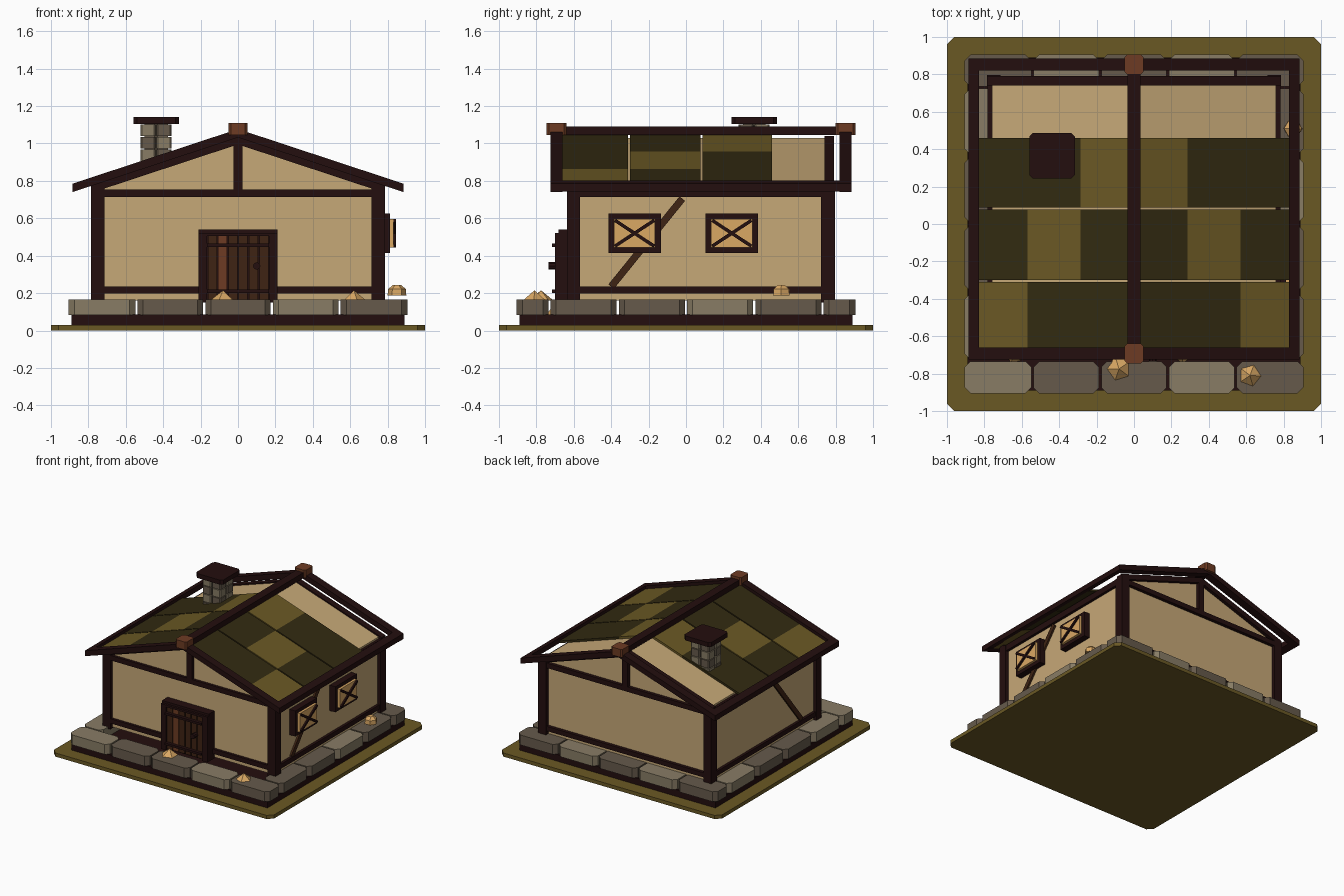
import bpy, bmesh, math
from mathutils import Matrix

if "Cube" in bpy.data.objects:
    bpy.data.objects.remove(bpy.data.objects["Cube"])


def mat(name, r, g, b):
    m = bpy.data.materials.new(name)
    lin = [((c / 255 + 0.055) / 1.055) ** 2.4 if c > 10 else c / 255 / 12.92 for c in (r, g, b)]
    m.diffuse_color = (*lin, 1)
    m.use_nodes = True
    m.node_tree.nodes["Principled BSDF"].inputs["Base Color"].default_value = m.diffuse_color
    return m


OLIVE = mat("olive", 106, 88, 36)
MOSS = mat("dark_olive", 50, 42, 17)
WOOD = mat("dark_wood", 35, 14, 14)
BROWN = mat("red_brown", 109, 59, 35)
PLANK = mat("plank_brown", 62, 35, 19)
STONE_L = mat("light_stone", 136, 124, 101)
STONE_D = mat("dark_stone", 102, 90, 75)
TAN = mat("tan_plaster", 198, 168, 119)
GLOW = mat("warm_orange", 218, 168, 100)


def finish(name, bm, material):
    bmesh.ops.recalc_face_normals(bm, faces=bm.faces)
    me = bpy.data.meshes.new(name)
    bm.to_mesh(me)
    bm.free()
    me.materials.append(material)
    ob = bpy.data.objects.new(name, me)
    bpy.context.collection.objects.link(ob)
    return ob


def prism(name, pts, axis, a, b, material):
    """Extrude a 2D outline along an axis from a to b."""
    put = {'x': lambda p, d: (d, p[0], p[1]),
           'y': lambda p, d: (p[0], d, p[1]),
           'z': lambda p, d: (p[0], p[1], d)}[axis]
    bm = bmesh.new()
    lo = [bm.verts.new(put(p, a)) for p in pts]
    hi = [bm.verts.new(put(p, b)) for p in pts]
    bm.faces.new(lo)
    bm.faces.new(hi)
    n = len(pts)
    for i in range(n):
        j = (i + 1) % n
        bm.faces.new((lo[i], lo[j], hi[j], hi[i]))
    return finish(name, bm, material)


def box(name, x0, x1, y0, y1, z0, z1, material, c=0.0):
    """Box, with its upright corners cut by c."""
    if c:
        pts = [(x0 + c, y0), (x1 - c, y0), (x1, y0 + c), (x1, y1 - c),
               (x1 - c, y1), (x0 + c, y1), (x0, y1 - c), (x0, y0 + c)]
    else:
        pts = [(x0, y0), (x1, y0), (x1, y1), (x0, y1)]
    return prism(name, pts, 'z', z0, z1, material)


def bar(name, p, q, w, x0, x1, material):
    """Straight bar between two (y, z) points, lying in a side wall."""
    dy, dz = q[0] - p[0], q[1] - p[1]
    k = w / 2 / math.hypot(dy, dz)
    ny, nz = -dz * k, dy * k
    pts = [(p[0] + ny, p[1] + nz), (q[0] + ny, q[1] + nz),
           (q[0] - ny, q[1] - nz), (p[0] - ny, p[1] - nz)]
    return prism(name, pts, 'x', x0, x1, material)


SLOPE = 0.33


def slope(name, s, xa, xb, top, thick, y0, y1, material):
    """Slab following the roof pitch on side s."""
    pts = [(s * xa, top - SLOPE * xa), (s * xb, top - SLOPE * xb),
           (s * xb, top - thick - SLOPE * xb), (s * xa, top - thick - SLOPE * xa)]
    return prism(name, pts, 'y', y0, y1, material)


def cone(name, x, y, z, r1, r2, h, n, turn, material):
    bm = bmesh.new()
    bmesh.ops.create_cone(bm, cap_ends=True, segments=n, radius1=r1, radius2=r2, depth=h,
                          matrix=Matrix.Translation((x, y, z + h / 2)) @ Matrix.Rotation(turn, 4, 'Z'))
    return finish(name, bm, material)


# ground plate and plinth
box("base_plate", -1, 1, -1, 1, 0, 0.03, OLIVE, 0.04)
box("plinth", -0.89, 0.89, -0.89, 0.89, 0.03, 0.085, WOOD)

# ring of foundation stones
P, G = 0.362, 0.006
for i in range(5):
    x = -0.905 + i * P
    front = STONE_L if i in (0, 3) else STONE_D
    back = STONE_L if i in (1, 3) else STONE_D
    for nm, y0, m in (("front_stone", -0.905, front), ("back_stone", 0.735, back)):
        box(nm, x + G * (i > 0), x + P - G * (i < 4), y0, y0 + 0.17, 0.083, 0.165, m, 0.03)
for i in range(4):
    y = -0.73 + i * 0.365
    for s in (-1, 1):
        xs = sorted((s * 0.735, s * 0.905))
        m = STONE_L if (i + (s > 0)) % 3 == 0 else STONE_D
        box("side_stone", xs[0], xs[1], y + G, y + 0.365 - G, 0.083, 0.165, m, 0.03)

# plaster body with gables
prism("plaster_body", [(-0.76, 0.16), (0.76, 0.16), (0.76, 0.779), (0, 1.03), (-0.76, 0.779)],
      'y', -0.61, 0.765, TAN)

# timber frame
for s in (-1, 1):
    x0, x1 = sorted((s * 0.715, s * 0.787))
    box("front_post", x0, x1, -0.637, -0.567, 0.15, 0.765, WOOD)
    box("back_post", x0, x1, 0.723, 0.797, 0.15, 0.765, WOOD)
    x0, x1 = sorted((s * 0.74, s * 0.782))
    box("side_top_rail", x0, x1, -0.6, 0.76, 0.715, 0.765, WOOD)
    box("side_bottom_rail", x0, x1, -0.6, 0.76, 0.197, 0.235, WOOD)
    x0, x1 = sorted((s * 0.74, s * 0.775))
    bar("side_brace", (-0.40, 0.235), (-0.02, 0.705), 0.038, x0, x1, PLANK)
for nm, y0, y1 in (("front", -0.632, -0.59), ("back", 0.74, 0.792)):
    box(nm + "_top_rail", -0.75, 0.75, y0, y1, 0.715, 0.755, WOOD)
    box(nm + "_bottom_rail", -0.75, 0.75, y0, y1, 0.197, 0.235, WOOD)
    box(nm + "_gable_post", -0.025, 0.025, y0, y1, 0.755, 1.025, WOOD)
    for s in (-1, 1):
        slope(nm + "_gable_rafter", s, 0, 0.787, 1.04, 0.045, y0, y1, WOOD)

# roof tiles: per row, colours from ridge to eave, mirrored
rows = [(-0.665, -0.31, (MOSS, MOSS, OLIVE)),
        (-0.30, 0.078, (MOSS, OLIVE, MOSS)),
        (0.088, 0.46, (OLIVE, MOSS, MOSS))]
cuts = (0, 0.287, 0.57, 0.84)
for y0, y1, cols in rows:
    for k in range(3):
        for s in (-1, 1):
            slope("roof_tile", s, cuts[k], cuts[k + 1], 1.052, 0.018, y0, y1, cols[k])

# roof edge boards, ridge and ridge caps
for s in (-1, 1):
    slope("front_barge_board", s, 0, 0.885, 1.077, 0.045, -0.725, -0.66, WOOD)
    slope("back_barge_board", s, 0, 0.885, 1.077, 0.045, 0.82, 0.885, WOOD)
    slope("eave_beam", s, 0.83, 0.885, 1.077, 0.043, -0.70, 0.85, WOOD)
box("ridge_beam", -0.035, 0.035, -0.7, 0.85, 1.045, 1.09, WOOD)
box("front_ridge_cap", -0.05, 0.05, -0.745, -0.64, 1.045, 1.11, BROWN, 0.012)
box("back_ridge_cap", -0.05, 0.05, 0.80, 0.905, 1.045, 1.11, BROWN, 0.012)

# chimney of small blocks around a core, with a cap
box("chimney_core", -0.50, -0.375, 0.305, 0.425, 0.86, 1.105, STONE_D)
for k in range(4):
    z = 0.84 + k * 0.067
    for i in range(2):
        for j in range(2):
            x, y = -0.522 + i * 0.087, 0.28 + j * 0.087
            box("chimney_block", x, x + 0.08, y, y + 0.08, z, z + 0.061,
                STONE_L if (i + j + k) % 2 else STONE_D, 0.008)
box("chimney_cap", -0.56, -0.315, 0.243, 0.487, 1.105, 1.142, WOOD, 0.02)

# door
box("door_backing", -0.17, 0.17, -0.675, -0.60, 0.15, 0.52, WOOD)
for i in range(6):
    x = -0.164 + i * 0.055
    box("door_plank", x + 0.003, x + 0.051, -0.69, -0.67, 0.16, 0.515, BROWN if i == 1 else PLANK)
for s in (-1, 1):
    x0, x1 = sorted((s * 0.165, s * 0.212))
    box("door_jamb", x0, x1, -0.70, -0.61, 0.15, 0.522, WOOD)
box("door_lintel", -0.212, 0.212, -0.682, -0.61, 0.515, 0.54, WOOD)
box("door_lintel_lip", -0.17, 0.17, -0.70, -0.66, 0.505, 0.522, WOOD)
for z in (0.2, 0.447):
    box("door_strap", -0.165, 0.165, -0.716, -0.68, z, z + 0.018, WOOD)
prism("door_handle", [(0.1 + 0.02 * math.cos(a * math.pi / 4), 0.345 + 0.02 * math.sin(a * math.pi / 4))
                      for a in range(8)], 'y', -0.735, -0.68, WOOD)

# windows on the right wall
for yc in (-0.275, 0.245):
    y0, y1, z0, z1 = yc - 0.14, yc + 0.14, 0.415, 0.625
    box("window_frame", 0.75, 0.812, y0, y1, z0, z1, WOOD)
    y0, y1, z0, z1 = y0 + 0.03, y1 - 0.03, z0 + 0.028, z1 - 0.028
    box("window_pane", 0.80, 0.832, y0, y1, z0, z1, GLOW)
    bar("window_cross", (y0 + 0.005, z0 + 0.008), (y1 - 0.005, z1 - 0.008), 0.018, 0.82, 0.845, WOOD)
    bar("window_cross", (y0 + 0.005, z1 - 0.008), (y1 - 0.005, z0 + 0.008), 0.018, 0.82, 0.844, WOOD)

# small pale lumps lying on and behind the stones
for x, y, z, r, h, t in ((-0.08, -0.775, 0.16, 0.07, 0.055, 0.3), (0.62, -0.81, 0.16, 0.065, 0.055, 0.9),
                         (-0.64, -0.70, 0.085, 0.045, 0.065, 0.2), (0.26, -0.70, 0.085, 0.045, 0.065, 0.6)):
    cone("pale_cone", x, y, z, r, 0, h, 5, t, GLOW)
cone("pale_lump", 0.85, 0.51, 0.186, 0.05, 0.048, 0.035, 6, 0.5, GLOW)
cone("pale_lump_top", 0.85, 0.51, 0.221, 0.048, 0.022, 0.022, 6, 0.5, GLOW)
